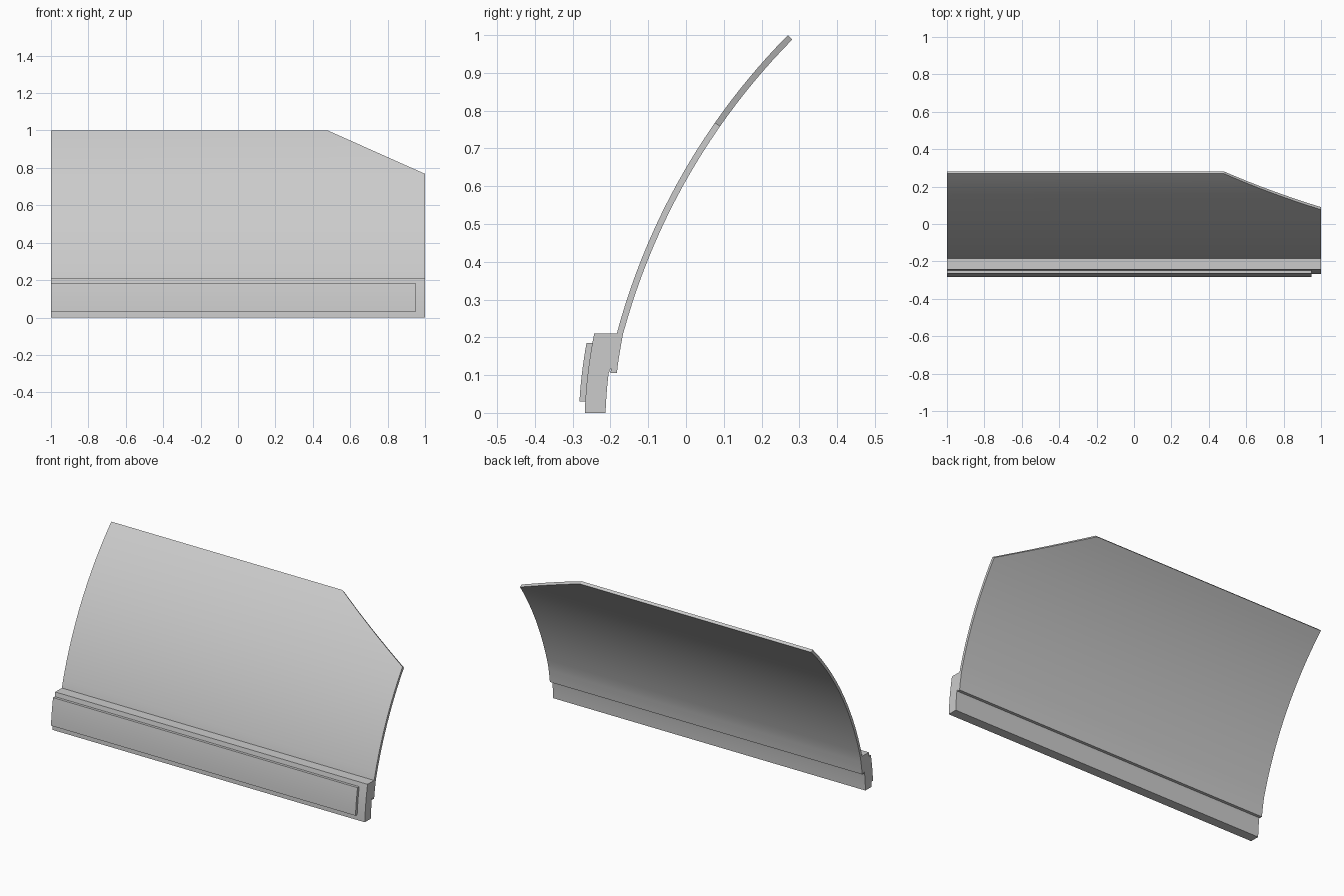
import bpy, bmesh, math

if "Cube" in bpy.data.objects:
    bpy.data.objects.remove(bpy.data.objects["Cube"], do_unlink=True)

grey = bpy.data.materials.new("light grey")
grey.use_nodes = True
grey.diffuse_color = (0.6, 0.6, 0.6, 1)
grey.node_tree.nodes["Principled BSDF"].inputs["Base Color"].default_value = (0.6, 0.6, 0.6, 1)

SILL_TOP, LEDGE = 0.21, 0.105


def sill_y(z):
    """Front curve of the lower sill."""
    return -0.268 + 0.035 * z + 0.4 * z * z


def panel_y(z):
    """Outer curve of the panel: follows the sill, then a wide arc."""
    if z < SILL_TOP:
        return sill_y(z) + 0.06
    return 1.536 - math.sqrt(1.78 ** 2 - (z + 0.251) ** 2)


def steps(a, b, n):
    return [a + (b - a) * i / n for i in range(n + 1)]


def strip(name, front, back, right_ends):
    """Solid slab between a front and a back curve, from x = -1 to each right end."""
    bm = bmesh.new()
    rows = []
    for f, b, x in zip(front, back, right_ends):
        rows.append([bm.verts.new(co) for co in
                     ((-1, *f), (x, *f), (x, *b), (-1, *b))])
    for low, high in zip(rows, rows[1:]):
        for i in range(4):
            j = (i + 1) % 4
            bm.faces.new((low[i], low[j], high[j], high[i]))
    bm.faces.new(rows[0])
    bm.faces.new(rows[-1])
    bmesh.ops.recalc_face_normals(bm, faces=bm.faces)
    mesh = bpy.data.meshes.new(name)
    bm.to_mesh(mesh)
    bm.free()
    mesh.materials.append(grey)
    obj = bpy.data.objects.new(name, mesh)
    bpy.context.collection.objects.link(obj)
    bpy.ops.object.select_all(action='DESELECT')
    obj.select_set(True)
    bpy.context.view_layer.objects.active = obj
    bpy.ops.object.shade_smooth_by_angle(angle=math.radians(25))
    return obj


# Curved panel with a sloping upper corner on the left
CUT = 0.768
heights = steps(LEDGE, SILL_TOP, 4)[:-1] + steps(SILL_TOP, CUT, 14) + steps(CUT, 1, 8)[1:]
outer, inner, ends = [], [], []
for z in heights:
    y = panel_y(z)
    slope = (panel_y(z + 0.001) - panel_y(z - 0.001)) / 0.002
    length = math.hypot(1, slope)
    outer.append((y, z))
    inner.append((y + 0.0165 / length, z - 0.0165 * slope / length))
    ends.append(1 - 0.52 * max(0, z - CUT) / (1 - CUT))
inner[0] = (-0.183, LEDGE)
strip("curved_panel", outer, inner, ends)

# Thick sill along the bottom, reaching the panel above the ledge
zs = steps(0, SILL_TOP, 10)
strip("lower_sill", [(sill_y(z), z) for z in zs],
      [(sill_y(z) + (0.055 if z < LEDGE + 0.001 else 0.062), z) for z in zs], [1] * len(zs))

# Raised trim strip on the sill
zs = steps(0.03, 0.185, 8)
strip("trim_strip", [(sill_y(z) - 0.0155, z) for z in zs],
      [(sill_y(z) + 0.004, z) for z in zs], [0.95] * len(zs))
